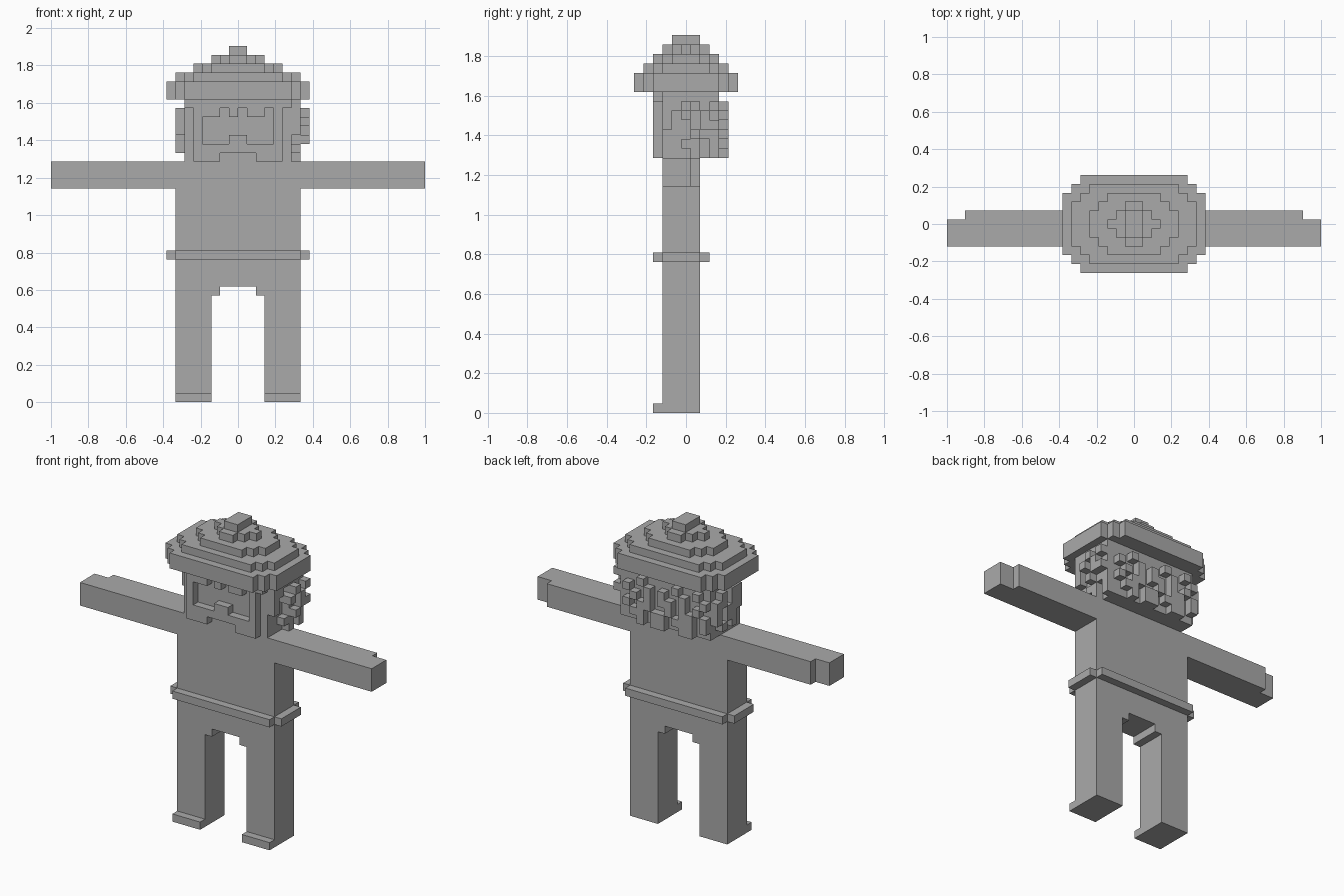
import bpy, bmesh

if "Cube" in bpy.data.objects:
    bpy.data.objects.remove(bpy.data.objects["Cube"])

U = 2 / 42  # edge of one block
grey = bpy.data.materials.new("plain grey")
grey.diffuse_color = (0.4, 0.4, 0.4, 1)
grey.use_nodes = True
grey.node_tree.nodes["Principled BSDF"].inputs["Base Color"].default_value = grey.diffuse_color

parts, taken = {}, set()


def fill(name, x0, x1, y0, y1, z0, z1):
    """Fill a box of blocks; y cells are centred on whole numbers."""
    cells = parts.setdefault(name, set())
    for x in range(x0, x1):
        for y in range(y0, y1):
            for z in range(z0, z1):
                if (x, y, z) not in taken:
                    taken.add((x, y, z))
                    cells.add((x, y, z))


def pattern(name, rows, cell, top=33):
    """Raise blocks from a picture of rows, top row first."""
    for r, row in enumerate(rows):
        for c, ch in enumerate(row):
            if ch == "#":
                x, y = cell(c)
                fill(name, x, x + 1, y, y + 1, top - r, top - r + 1)


# torso
fill("torso", -7, 7, -2, 2, 13, 27)

# legs, feet and arms, mirrored
for side, s in (("left", -1), ("right", 1)):
    def span(a, b):
        return (a, b) if s > 0 else (-b, -a)
    fill(side + "_leg", *span(3, 7), -2, 2, 0, 13)
    fill(side + "_leg", *span(2, 3), -2, 2, 12, 13)
    fill(side + "_toe", *span(3, 7), -3, -2, 0, 1)
    fill(side + "_arm", *span(7, 19), -2, 2, 24, 27)
    fill(side + "_hand", *span(19, 21), -2, 1, 24, 27)

# belt ring
fill("belt", -8, 8, -2, 2, 16, 17)
fill("belt", -7, 7, -3, 3, 16, 17)

# head
fill("head", -6, 6, -2, 4, 27, 34)

# fringe, side locks, nose and moustache
pattern("face_front", [
    "############",
    ".###.#.##.#.",
    ".#........#.",
    ".#........#.",
    ".#...##...#.",
    ".##########.",
    ".###....###."], lambda c: (c - 6, -3))

# uneven hair at the back, read from the right side
pattern("back_hair", [
    "..#....#..#.",
    "#..#.#..#..#",
    ".#.#.##.#.#.",
    "#.##..#.##.#",
    ".##.##.###.#",
    "..#.##..##.."], lambda c: (5 - c, 4), 32)

# hair over the right ear, front to back
pattern("right_hair", [
    "######",
    "##.###",
    "#.####",
    "#..###",
    "...###",
    "..##.#",
    "...#.#"], lambda c: (6, c - 2))
pattern("right_curls", [
    "...#.#",
    "..#.#.",
    "....##",
    "...#.."], lambda c: (7, c - 2), 32)

# hair over the left ear, front to back
pattern("left_hair", [
    ".##.#.",
    ".##.##",
    ".###.#",
    "..##.#",
    "..#.#."], lambda c: (-7, c - 2), 32)

# cap: brim and stepped dome, each tier an oval of three steps
for name, z0, z1, steps in (
        ("cap_brim", 34, 36, ((6, 5), (7, 4), (8, 3))),
        ("cap_tier_1", 36, 37, ((5, 4), (6, 3), (7, 2))),
        ("cap_tier_2", 37, 38, ((3, 3), (4, 2), (5, 1))),
        ("cap_tier_3", 38, 39, ((1, 2), (2, 1), (3, 0))),
        ("cap_button", 39, 40, ((1, 1),))):
    for hx, hy in steps:
        fill(name, -hx, hx, -hy, hy + 1, z0, z1)

# skin each part with outer faces only
for name, cells in parts.items():
    bm = bmesh.new()
    verts = {}

    def vert(p):
        if p not in verts:
            verts[p] = bm.verts.new((p[0] * U, (p[1] - 0.5) * U, p[2] * U))
        return verts[p]

    for cell in sorted(cells):
        for axis in range(3):
            for d in (0, 1):
                near = list(cell)
                near[axis] += 2 * d - 1
                if tuple(near) in taken:
                    continue
                loop = []
                for a, b in ((0, 0), (1, 0), (1, 1), (0, 1)):
                    p = list(cell)
                    p[axis] += d
                    p[(axis + 1) % 3] += a
                    p[(axis + 2) % 3] += b
                    loop.append(vert(tuple(p)))
                bm.faces.new(loop if d else loop[::-1])
    bmesh.ops.dissolve_limit(bm, angle_limit=0.01, verts=bm.verts[:], edges=bm.edges[:])
    mesh = bpy.data.meshes.new(name)
    bm.to_mesh(mesh)
    bm.free()
    mesh.materials.append(grey)
    bpy.context.collection.objects.link(bpy.data.objects.new(name, mesh))
